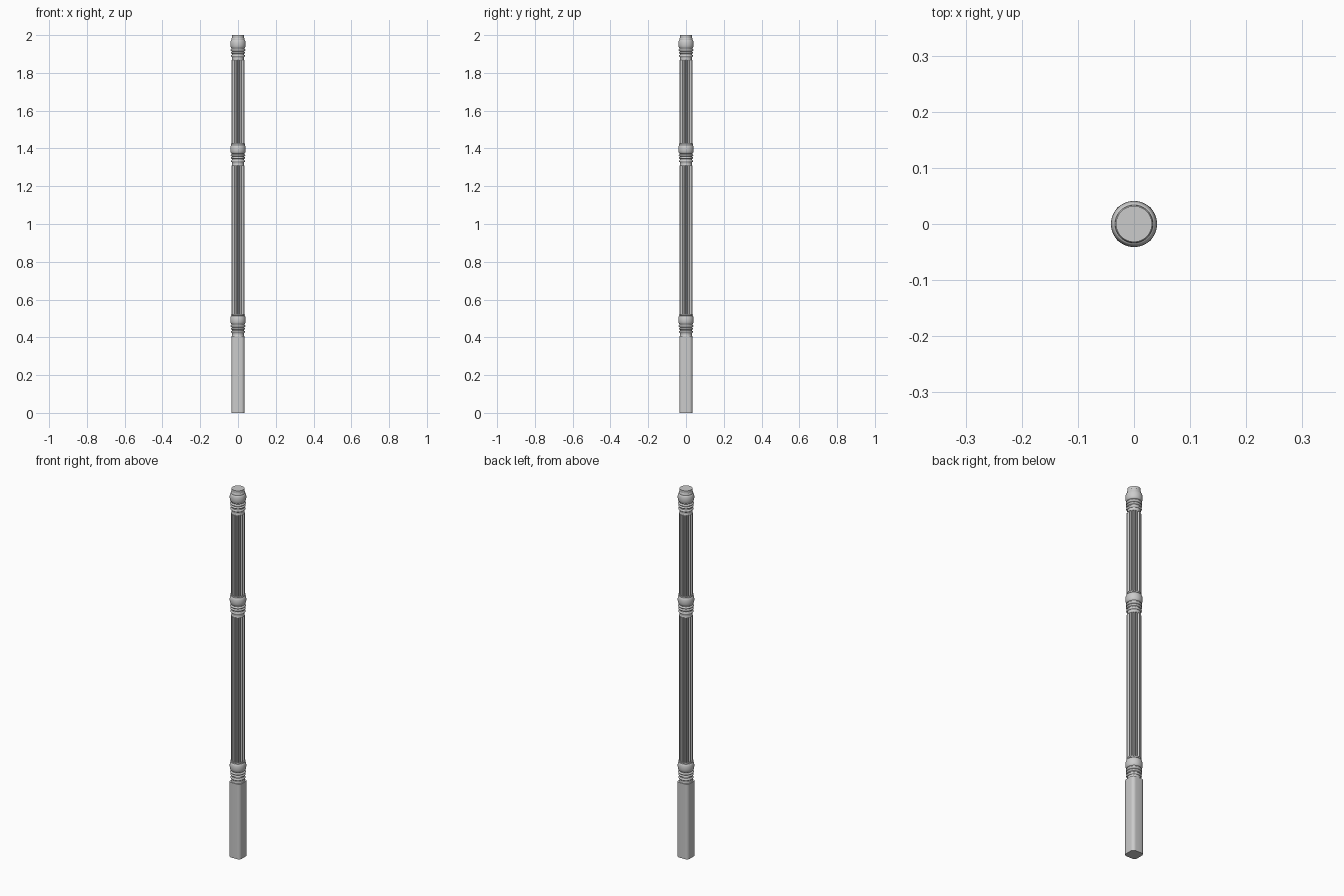
import bpy, bmesh, math

if "Cube" in bpy.data.objects:
    bpy.data.objects.remove(bpy.data.objects["Cube"])


def loft(name, loops, angle=35):
    """Skin a stack of equal-length closed loops and cap both ends."""
    bm = bmesh.new()
    rings = [[bm.verts.new(p) for p in loop] for loop in loops]
    n = len(rings[0])
    for a, b in zip(rings, rings[1:]):
        for i in range(n):
            j = (i + 1) % n
            bm.faces.new((a[i], a[j], b[j], b[i]))
    bm.faces.new(rings[0][::-1])
    bm.faces.new(rings[-1])
    me = bpy.data.meshes.new(name)
    bm.to_mesh(me)
    bm.free()
    ob = bpy.data.objects.new(name, me)
    bpy.context.collection.objects.link(ob)
    bpy.ops.object.select_all(action='DESELECT')
    ob.select_set(True)
    bpy.context.view_layer.objects.active = ob
    bpy.ops.object.shade_smooth_by_angle(angle=math.radians(angle))
    return ob


def circle(r, z, n=48):
    return [(r * math.cos(2 * math.pi * i / n), r * math.sin(2 * math.pi * i / n), z)
            for i in range(n)]


def bead(r_in, r_out, z0, z1, steps=8):
    """Half-round moulding profile."""
    return [(r_in + (r_out - r_in) * math.sin(math.pi * k / steps),
             (z0 + z1) / 2 - (z1 - z0) / 2 * math.cos(math.pi * k / steps))
            for k in range(steps + 1)]


def rounded_square(half, r, z, steps=6):
    pts = []
    for q in range(4):
        mid = math.pi / 4 + q * math.pi / 2
        cx = math.copysign(half - r, math.cos(mid))
        cy = math.copysign(half - r, math.sin(mid))
        for k in range(steps + 1):
            a = q * math.pi / 2 + k * math.pi / 2 / steps
            pts.append((cx + r * math.cos(a), cy + r * math.sin(a), z))
    return pts


def fluted(r, depth, z, flutes=16, steps=8):
    """Circle with scooped grooves separated by narrow lands."""
    pts = []
    for f in range(flutes):
        for k in range(steps):
            t = k / steps
            scoop = math.sin(math.pi * t / 0.75) ** 0.7 if 0 < t < 0.75 else 0
            a = 2 * math.pi * (f + t - 0.375) / flutes
            rr = r - depth * scoop
            pts.append((rr * math.cos(a), rr * math.sin(a), z))
    return pts


# Turned collar: neck, three thin rings, large bead, top fillet
def collar(name, z, top):
    prof = [(0.033, 0), (0.031, 0.004), (0.031, 0.015)]
    prof += bead(0.032, 0.037, 0.017, 0.029)
    prof += [(0.031, 0.031), (0.031, 0.034)]
    prof += bead(0.032, 0.038, 0.035, 0.046)
    prof += [(0.032, 0.047)]
    prof += bead(0.033, 0.039, 0.048, 0.060)
    prof += [(0.034, 0.062)]
    prof += bead(0.034, 0.041, 0.064, 0.108, 14)
    prof += top
    return loft(name, [circle(r, z + h) for r, h in prof])


# Square foot with rounded corners
loft("square_base", [rounded_square(0.0345, 0.017, z) for z in (0, 0.408)])

# Fluted shafts
for name, z0, z1 in (("lower_shaft", 0.518, 1.310), ("upper_shaft", 1.425, 1.867)):
    loft(name, [fluted(0.035, 0.006, z) for z in (z0, z1)])

# Collars
fillet = [(0.0365, 0.109), (0.0365, 0.116)]
collar("lower_collar", 0.406, fillet)
collar("middle_collar", 1.310, fillet)
collar("top_collar", 1.867, [(0.0335, 0.117), (0.032, 0.119), (0.032, 0.133)])
